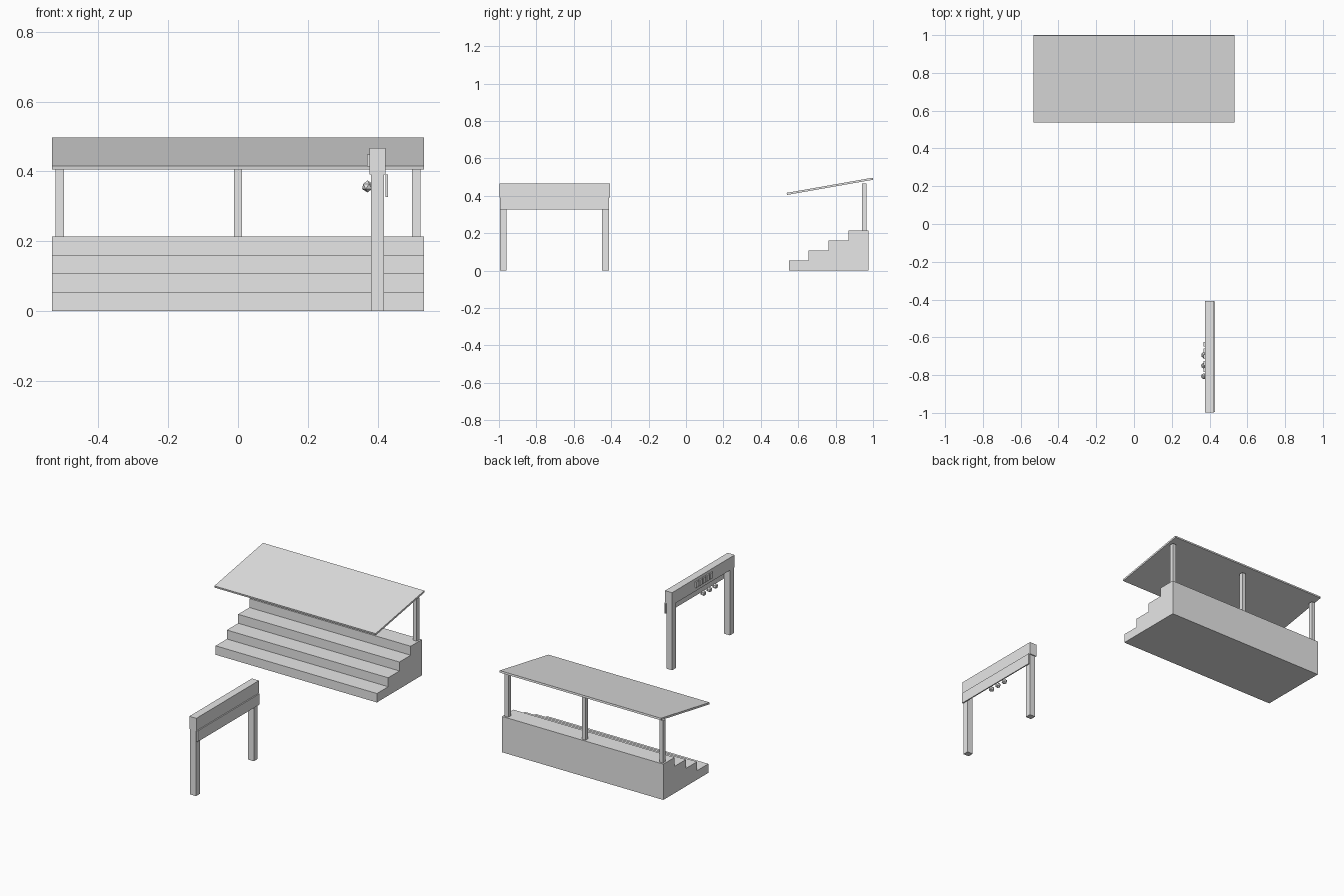
import bpy
import bmesh
from mathutils import Vector

cube = bpy.data.objects.get("Cube")
if cube:
    bpy.data.objects.remove(cube, do_unlink=True)

grey = bpy.data.materials.new("light_grey")
grey.use_nodes = True
grey.diffuse_color = (0.8, 0.8, 0.8, 1)
grey.node_tree.nodes["Principled BSDF"].inputs["Base Color"].default_value = (0.8, 0.8, 0.8, 1)


def finish(name, bm):
    bmesh.ops.recalc_face_normals(bm, faces=bm.faces)
    mesh = bpy.data.meshes.new(name)
    bm.to_mesh(mesh)
    bm.free()
    mesh.materials.append(grey)
    obj = bpy.data.objects.new(name, mesh)
    bpy.context.collection.objects.link(obj)
    return obj


def box(name, low, high):
    low, high = Vector(low), Vector(high)
    bm = bmesh.new()
    bmesh.ops.create_cube(bm, size=1)
    for v in bm.verts:
        v.co = (low + high) / 2 + v.co * (high - low)
    return finish(name, bm)


def extrude_profile(name, profile, half_width):
    """Sweep a closed (y, z) outline across x."""
    bm = bmesh.new()
    face = bm.faces.new([bm.verts.new((-half_width, y, z)) for y, z in profile])
    swept = bmesh.ops.extrude_face_region(bm, geom=[face])
    verts = [g for g in swept["geom"] if isinstance(g, bmesh.types.BMVert)]
    bmesh.ops.translate(bm, verts=verts, vec=(2 * half_width, 0, 0))
    return finish(name, bm)


# Stepped seating block
HALF = 0.533
STEPS, FRONT, BACK, TOP = 4, 0.55, 0.975, 0.214
depth, rise = (BACK - FRONT) / STEPS, TOP / STEPS
outline = [(BACK, 0), (FRONT, 0)]
for i in range(STEPS):
    outline.append((FRONT + i * depth, (i + 1) * rise))
    outline.append((FRONT + (i + 1) * depth, (i + 1) * rise))
extrude_profile("grandstand_steps", outline, HALF)

# Sloping roof and its posts
extrude_profile("grandstand_roof",
                [(0.538, 0.416), (0.54, 0.405), (1.0, 0.486), (0.998, 0.497)], HALF)
for side, x in (("right", -0.511), ("middle", 0), ("left", 0.511)):
    box(f"roof_post_{side}", (x - 0.012, 0.94, TOP), (x + 0.012, 0.964, 0.466))

# Gantry: two legs, top beam and hanging banner board
for place, y in (("front", -0.977), ("back", -0.431)):
    box(f"gantry_leg_{place}", (0.381, y - 0.018, 0), (0.419, y + 0.018, 0.392))
box("gantry_beam", (0.377, -0.998, 0.392), (0.423, -0.407, 0.467))
box("gantry_banner", (0.423, -0.994, 0.327), (0.43, -0.411, 0.392))

# Raised sign blocks on the inner face of the beam
for i in range(5):
    y = -0.772 + i * 0.034
    box(f"sign_block_{i + 1}", (0.369, y - 0.012, 0.414), (0.378, y + 0.012, 0.449))

# Row of faceted signal lamps
for i in range(3):
    bm = bmesh.new()
    bmesh.ops.create_icosphere(bm, subdivisions=1, radius=0.017)
    bmesh.ops.translate(bm, verts=bm.verts, vec=(0.371, -0.806 + i * 0.056, 0.357))
    finish(f"signal_lamp_{i + 1}", bm)
